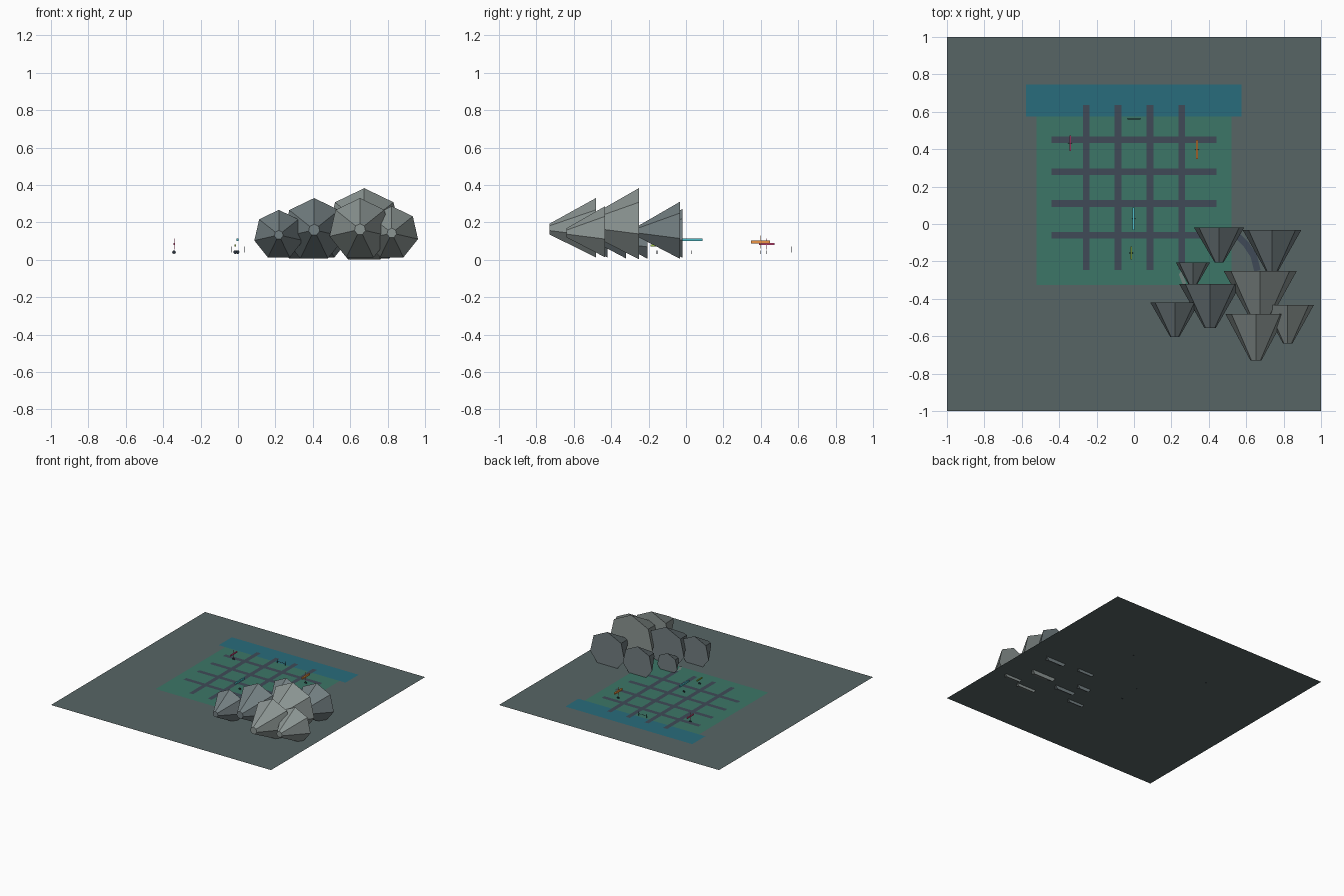
import bpy, bmesh, math
from mathutils import Matrix, Vector

if "Cube" in bpy.data.objects:
    bpy.data.objects.remove(bpy.data.objects["Cube"])

mats = {}


def paint(ob, name, col):
    if name not in mats:
        m = bpy.data.materials.new(name)
        m.diffuse_color = (*col, 1)
        m.use_nodes = True
        m.node_tree.nodes["Principled BSDF"].inputs["Base Color"].default_value = m.diffuse_color
        mats[name] = m
    ob.data.materials.append(mats[name])


def finish(name, bm, colour):
    me = bpy.data.meshes.new(name)
    bm.to_mesh(me)
    bm.free()
    ob = bpy.data.objects.new(name, me)
    bpy.context.collection.objects.link(ob)
    paint(ob, *colour)
    return ob


def sheet(name, x0, x1, y0, y1, z, colour):
    bm = bmesh.new()
    bm.faces.new([bm.verts.new(p) for p in
                  ((x0, y0, z), (x1, y0, z), (x1, y1, z), (x0, y1, z))])
    return finish(name, bm, colour)


def box(name, centre, size, colour):
    bm = bmesh.new()
    bmesh.ops.create_cube(bm, size=1,
                          matrix=Matrix.Translation(centre) @ Matrix.Diagonal((*size, 1)))
    return finish(name, bm, colour)


def frustum_y(name, x, y0, y1, z, r0, r1, sides, colour):
    # axis runs along -y, one corner pointing up
    bm = bmesh.new()
    bmesh.ops.create_cone(bm, cap_ends=True, segments=sides, radius1=r0, radius2=r1,
                          depth=y0 - y1,
                          matrix=Matrix.Translation((x, (y0 + y1) / 2, z))
                          @ Matrix.Rotation(math.pi / 2, 4, 'X'))
    return finish(name, bm, colour)


def ribbon(name, pts, width, z, colour):
    bm = bmesh.new()
    prev = None
    for i, p in enumerate(pts):
        a, b = Vector(pts[max(i - 1, 0)]), Vector(pts[min(i + 1, len(pts) - 1)])
        t = (b - a).normalized()
        n = Vector((-t.y, t.x)) * width / 2
        p = Vector(p)
        cur = [bm.verts.new((*(p - n), z)), bm.verts.new((*(p + n), z))]
        if prev:
            bm.faces.new((prev[1], prev[0], cur[0], cur[1])[::-1])
        prev = cur
    bmesh.ops.recalc_face_normals(bm, faces=bm.faces)
    if sum(f.normal.z for f in bm.faces) < 0:
        bmesh.ops.reverse_faces(bm, faces=bm.faces)
    return finish(name, bm, colour)


GROUND = ("ground", (0.095, 0.13, 0.13))
LAWN = ("lawn", (0.045, 0.18, 0.135))
WATER = ("water", (0.022, 0.15, 0.20))
ROAD = ("road", (0.050, 0.068, 0.095))
DARK = ("dark", (0.02, 0.03, 0.045))
Z = 0.035

# flat layers
sheet("ground", -1, 1, -1, 1, Z, GROUND)
sheet("lawn", -0.52, 0.52, -0.325, 0.715, Z + 0.002, LAWN)
sheet("water", -0.578, 0.575, 0.575, 0.745, Z + 0.003, WATER)

# street grid
for i in range(4):
    c = -0.255 + 0.17 * i
    sheet("street_lengthwise", c - 0.018, c + 0.018, -0.245, 0.635, Z + 0.004, ROAD)
    c += 0.195
    sheet("street_crosswise", -0.44, 0.44, c - 0.018, c + 0.018, Z + 0.005, ROAD)

# trail between the rocks
ribbon("trail", [(0.27, -0.24), (0.25, -0.27), (0.27, -0.32)], 0.02, Z + 0.006,
       ("pale_trail", (0.16, 0.22, 0.20)))
ribbon("trail_bend", [(0.55, -0.06), (0.60, -0.11), (0.64, -0.17), (0.66, -0.25)], 0.035,
       Z + 0.006, ROAD)

# seven-sided rocks lying on their sides: x, base y, tip y, centre z, radius
rocks = [
    (0.455, -0.02, -0.205, 0.135, 0.137),
    (0.738, -0.033, -0.26, 0.15, 0.16),
    (0.315, -0.207, -0.335, 0.09, 0.093),
    (0.407, -0.32, -0.557, 0.16, 0.170),
    (0.675, -0.252, -0.54, 0.183, 0.2),
    (0.652, -0.482, -0.73, 0.163, 0.167),
    (0.822, -0.432, -0.638, 0.143, 0.144),
    (0.218, -0.42, -0.605, 0.133, 0.134),
]
ROCK = [("rock_cool", (0.17, 0.21, 0.22)), ("rock_warm", (0.26, 0.30, 0.29))]
for i, (x, y0, y1, z, r) in enumerate(rocks):
    frustum_y("rock", x, y0, y1, z, r, r * 0.18, 7, ROCK[4 <= i <= 6])

# small flyers: x, y, z, length, thickness, fin height, colour
flyers = [
    (-0.002, 0.028, 0.107, 0.12, 0.014, 0, ("cyan", (0.08, 0.52, 0.60))),
    (0.337, 0.398, 0.095, 0.10, 0.014, 0.07, ("orange", (0.85, 0.30, 0.06))),
    (-0.342, 0.432, 0.085, 0.085, 0.010, 0.06, ("pink", (0.75, 0.08, 0.25))),
    (-0.015, -0.155, 0.077, 0.07, 0.010, 0, ("green", (0.35, 0.55, 0.07))),
]
for x, y, z, l, t, fin, col in flyers:
    box("flyer_body", (x, y, z), (t * 0.8, l, t), col)
    if fin:
        box("flyer_fin", (x, y, z), (0.003, 0.003, fin), col)
    frustum_y("flyer_foot", x, y + 0.0015, y - 0.0015, 0.041, 0.01, 0.01, 8, DARK)

# little gate by the water
sheet("gate_beam", -0.036, 0.036, 0.559, 0.565, 0.055, DARK)
for s in (-1, 1):
    box("gate_post", (s * 0.036, 0.562, 0.055), (0.004, 0.003, 0.03), DARK)
